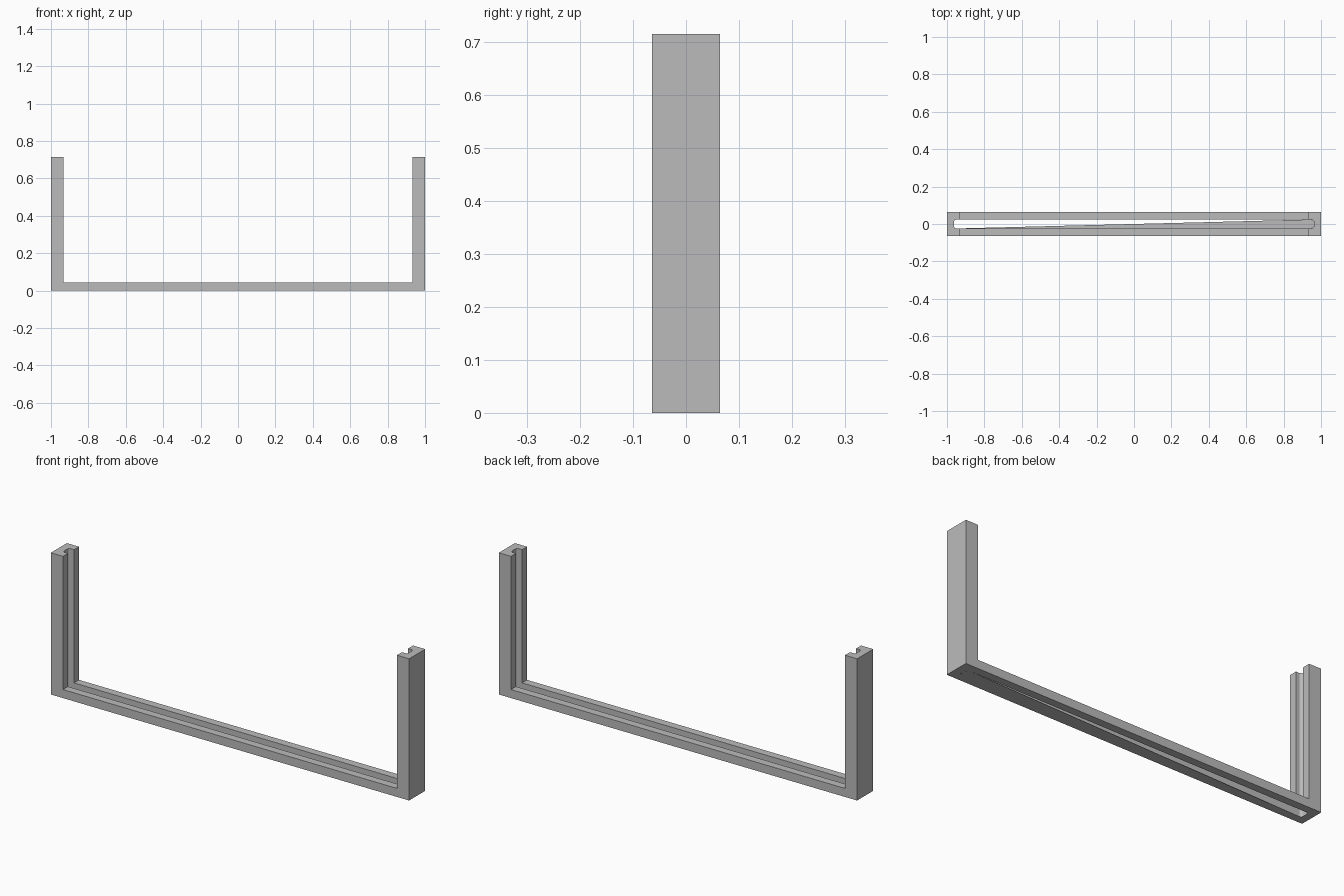
import bpy
import bmesh
from math import cos, sin, pi
from mathutils import Vector

if "Cube" in bpy.data.objects:
    bpy.data.objects.remove(bpy.data.objects["Cube"], do_unlink=True)

HALF_L, HALF_D, HEIGHT = 1.0, 0.064, 0.715
LEG_IN, BAR_TOP = 0.932, 0.043
SLOT_X, SLOT_Y, ROUND = 0.962, 0.024, 0.012

grey = bpy.data.materials.new("plain grey")
grey.use_nodes = True
colour = (0.5, 0.5, 0.5, 1.0)
grey.diffuse_color = colour
grey.node_tree.nodes["Principled BSDF"].inputs["Base Color"].default_value = colour


def extrude_outline(name, points, offset):
    """Solid made by sweeping a closed outline along an offset."""
    bm = bmesh.new()
    face = bm.faces.new([bm.verts.new(p) for p in points])
    if any(offset):
        swept = bmesh.ops.extrude_face_region(bm, geom=[face], use_keep_orig=True)
        moved = [g for g in swept["geom"] if isinstance(g, bmesh.types.BMVert)]
        bmesh.ops.translate(bm, verts=moved, vec=Vector(offset))
        bmesh.ops.recalc_face_normals(bm, faces=bm.faces)
    mesh = bpy.data.meshes.new(name)
    bm.to_mesh(mesh)
    bm.free()
    mesh.materials.append(grey)
    obj = bpy.data.objects.new(name, mesh)
    bpy.context.collection.objects.link(obj)
    return obj


# U-shaped frame: two legs and a bottom bar
half = [(HALF_L, 0), (HALF_L, HEIGHT), (LEG_IN, HEIGHT), (LEG_IN, BAR_TOP)]
outline = half + [(-x, z) for x, z in reversed(half)]
frame = extrude_outline("u_frame", [(x, -HALF_D, z) for x, z in outline],
                        (0, 2 * HALF_D, 0))

# Rounded cutter for the leg grooves and the slot in the bar
ring = []
for quarter, (sx, sy) in enumerate([(1, 1), (-1, 1), (-1, -1), (1, -1)]):
    for step in range(5):
        a = (quarter + step / 4) * pi / 2
        ring.append((sx * (SLOT_X - ROUND) + ROUND * cos(a),
                     sy * (SLOT_Y - ROUND) + ROUND * sin(a), -0.1))
cutter = extrude_outline("slot_cutter", ring, (0, 0, 1))
cutter.hide_render = True

cut = frame.modifiers.new("slot", "BOOLEAN")
cut.operation = "DIFFERENCE"
cut.solver = "EXACT"
cut.object = cutter
bpy.context.view_layer.objects.active = frame
bpy.ops.object.modifier_apply(modifier=cut.name)
bpy.data.objects.remove(cutter, do_unlink=True)

# Thin diagonal web closing one half of the slot underneath
extrude_outline("slot_web", [(-SLOT_X + ROUND, -SLOT_Y, 0),
                             (SLOT_X - ROUND, SLOT_Y, 0),
                             (SLOT_X, SLOT_Y - ROUND, 0),
                             (SLOT_X, -SLOT_Y + ROUND, 0),
                             (SLOT_X - ROUND, -SLOT_Y, 0)], (0, 0, 0.001))
